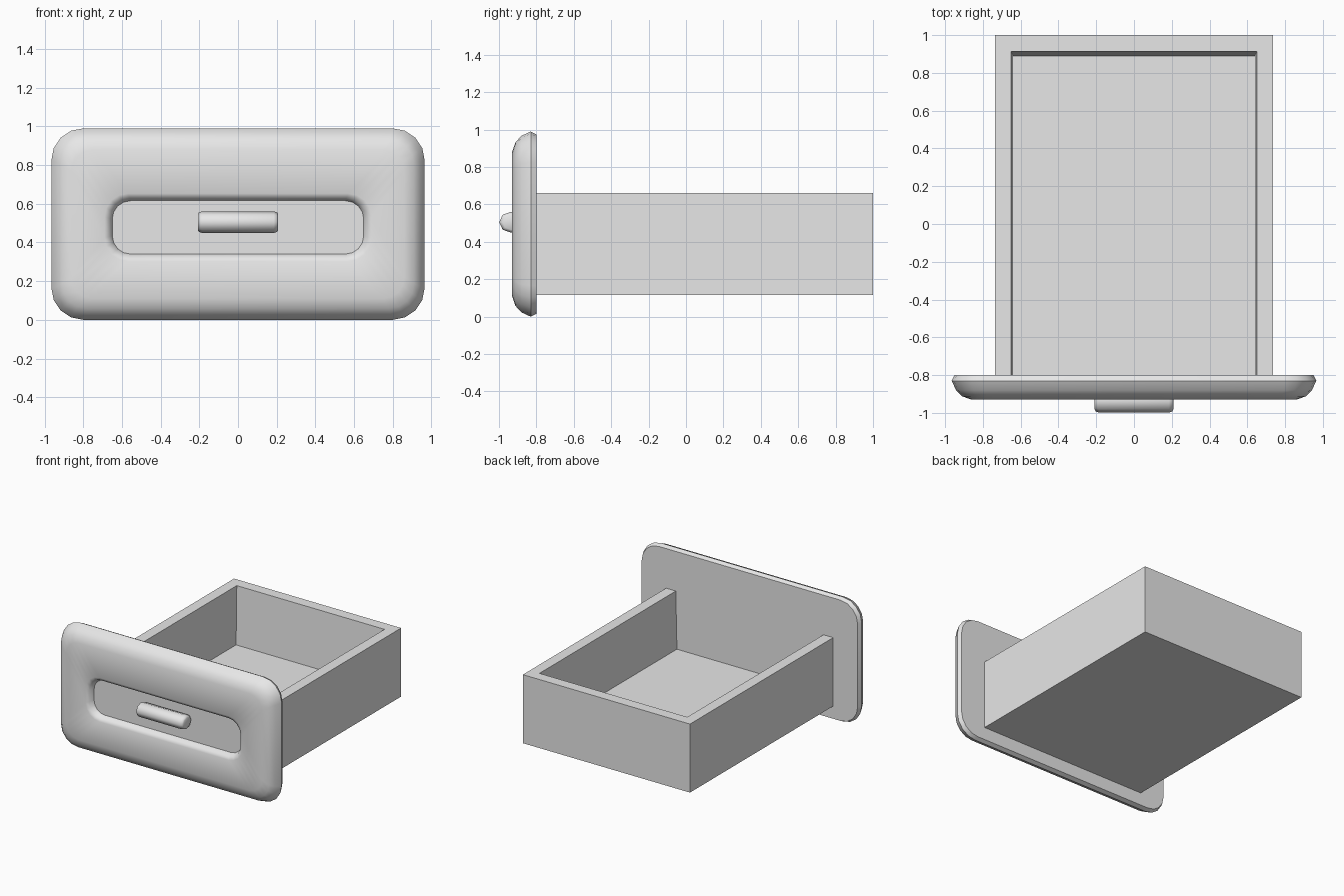
import bpy
import bmesh
from math import cos, sin, pi, radians

if "Cube" in bpy.data.objects:
    bpy.data.objects.remove(bpy.data.objects["Cube"])

GREY = (0.8, 0.8, 0.8, 1.0)
grey = bpy.data.materials.new("plain_grey")
grey.use_nodes = True
grey.diffuse_color = GREY
grey.node_tree.nodes["Principled BSDF"].inputs["Base Color"].default_value = GREY


def loft(name, loops, smooth=None):
    """Join closed loops of equal length with quads and cap both ends."""
    bm = bmesh.new()
    rings = [[bm.verts.new(p) for p in loop] for loop in loops]
    for a, b in zip(rings, rings[1:]):
        for i in range(len(a)):
            j = (i + 1) % len(a)
            bm.faces.new((a[i], a[j], b[j], b[i]))
    bm.faces.new(rings[0])
    bm.faces.new(rings[-1])
    bmesh.ops.recalc_face_normals(bm, faces=bm.faces)
    mesh = bpy.data.meshes.new(name)
    bm.to_mesh(mesh)
    bm.free()
    mesh.materials.append(grey)
    obj = bpy.data.objects.new(name, mesh)
    bpy.context.collection.objects.link(obj)
    if smooth:
        bpy.ops.object.select_all(action="DESELECT")
        obj.select_set(True)
        bpy.context.view_layer.objects.active = obj
        bpy.ops.object.shade_smooth_by_angle(angle=radians(smooth))
    return obj


def rounded_rect(half_w, half_h, radius, y, zc, steps=4):
    """Upright rounded rectangle facing the front."""
    points = []
    for k, (sx, sz) in enumerate([(1, 1), (-1, 1), (-1, -1), (1, -1)]):
        for s in range(steps + 1):
            t = (k + s / steps) * pi / 2
            points.append((sx * (half_w - radius) + radius * cos(t), y,
                           zc + sz * (half_h - radius) + radius * sin(t)))
    return points


def flat_rect(half_w, y0, y1, z):
    return [(-half_w, y0, z), (half_w, y0, z), (half_w, y1, z), (-half_w, y1, z)]


def handle_ring(x, scale, sides=8):
    return [(x, -0.935 - 0.064 * scale * cos(2 * pi * i / sides),
             0.505 + 0.056 * scale * sin(2 * pi * i / sides)) for i in range(sides)]


# Open tray with slightly tapered inner walls; its front edge sits in the panel
loft("drawer_tray", [
    flat_rect(0.735, -0.82, 1.0, 0.115),
    flat_rect(0.735, -0.82, 1.0, 0.66),
    flat_rect(0.65, -0.801, 0.913, 0.66),
    flat_rect(0.64, -0.801, 0.89, 0.20),
])

# Pillowed front panel with a recess for the handle
loft("front_panel", [
    rounded_rect(0.95, 0.48, 0.15, -0.80, 0.495),
    rounded_rect(0.965, 0.495, 0.165, -0.83, 0.495),
    rounded_rect(0.942, 0.472, 0.15, -0.88, 0.495),
    rounded_rect(0.91, 0.437, 0.13, -0.912, 0.495),
    rounded_rect(0.86, 0.385, 0.11, -0.93, 0.495),
    rounded_rect(0.69, 0.175, 0.12, -0.93, 0.478),
    rounded_rect(0.665, 0.152, 0.105, -0.918, 0.478),
    rounded_rect(0.65, 0.138, 0.095, -0.88, 0.478),
], smooth=50)

# Bar handle with softened ends
loft("handle", [
    handle_ring(-0.208, 0.72),
    handle_ring(-0.202, 0.9),
    handle_ring(-0.185, 1.0),
    handle_ring(0.185, 1.0),
    handle_ring(0.202, 0.9),
    handle_ring(0.208, 0.72),
], smooth=50)
